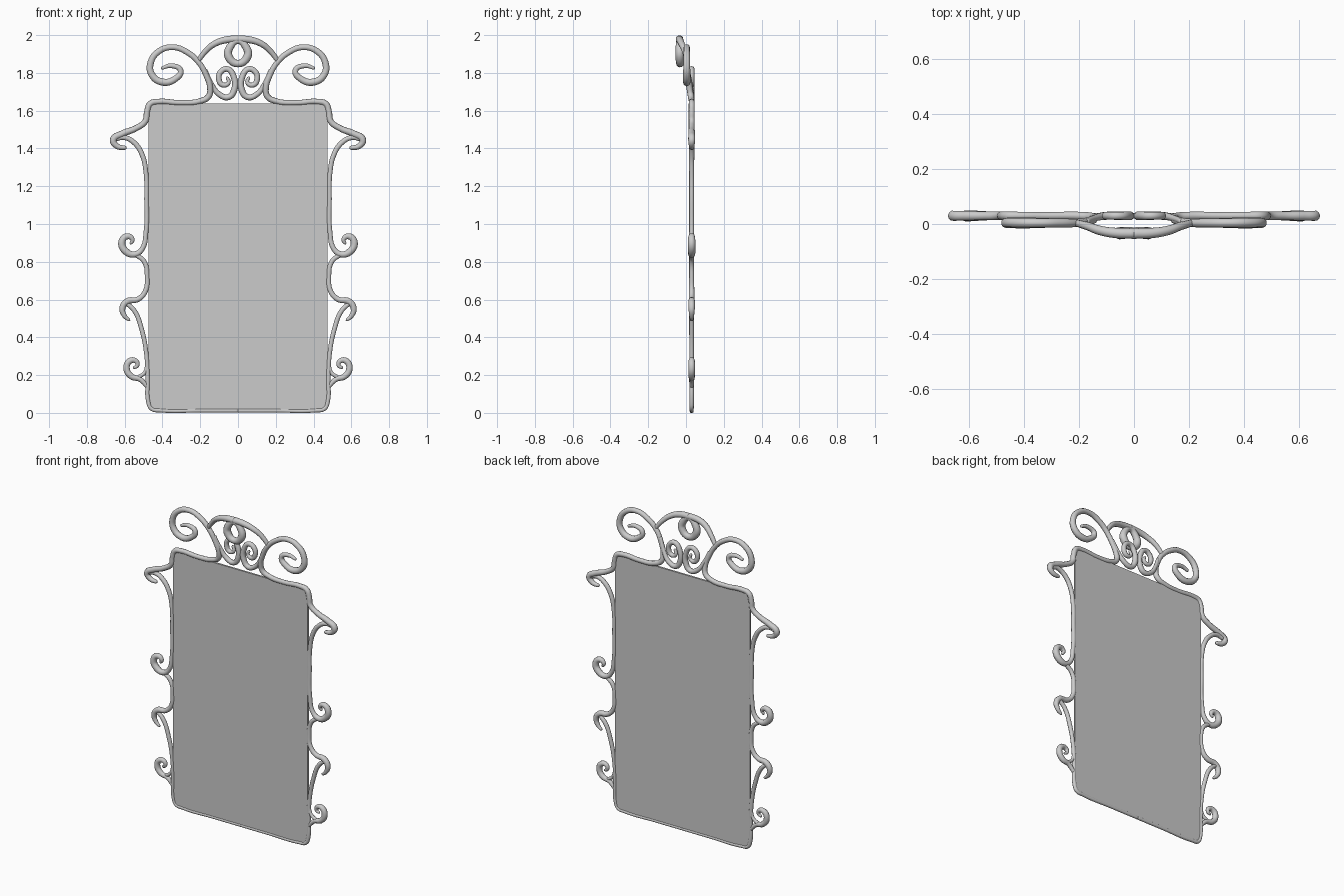
import bpy, bmesh, math
from mathutils import Vector

Y = 0.03  # depth of the frame plane


def tube(name, pts, cyclic=False):
    """Round tapering tube through points (x, z, radius[, y])."""
    p = [(Vector((q[0], q[3] if len(q) > 3 else Y, q[1])), q[2]) for q in pts]
    if not cyclic:  # rounded tips
        for end, nxt in ((0, 1), (-1, -2)):
            (a, r), (b, _) = p[end], p[nxt]
            tip = (a + (a - b).normalized() * r * 0.7, r * 0.35)
            if end == 0:
                p.insert(0, tip)
            else:
                p.append(tip)
    cu = bpy.data.curves.new(name, 'CURVE')
    cu.dimensions = '3D'
    cu.bevel_depth = 1.0
    cu.bevel_resolution = 3
    cu.resolution_u = 6
    cu.use_fill_caps = True
    sp = cu.splines.new('BEZIER')
    sp.bezier_points.add(len(p) - 1)
    sp.use_cyclic_u = cyclic
    for bp, (co, r) in zip(sp.bezier_points, p):
        bp.co = co
        bp.radius = r
        bp.handle_left_type = bp.handle_right_type = 'AUTO'
    ob = bpy.data.objects.new(name, cu)
    bpy.context.collection.objects.link(ob)
    bpy.ops.object.select_all(action='DESELECT')
    ob.select_set(True)
    bpy.context.view_layer.objects.active = ob
    bpy.ops.object.convert(target='MESH')
    bpy.ops.object.shade_smooth_by_angle(angle=math.radians(60))


def both_sides(name, pts):
    for side, s in (("right", 1), ("left", -1)):
        tube(f"{name}_{side}", [(s * q[0], *q[1:]) for q in pts])


# big crest scroll flowing down into the top rail and the upper hook
both_sides("crest_scroll_and_top_rail", [
    (.402, 1.825, .009, .004), (.354, 1.838, .013, .004), (.304, 1.812, .016, .004),
    (.333, 1.768, .018, .004), (.397, 1.751, .020, .004), (.456, 1.790, .019, .004),
    (.462, 1.855, .018, .004), (.418, 1.915, .017, .004), (.344, 1.936, .016, .004),
    (.270, 1.910, .016, .004), (.206, 1.853, .015, .004), (.168, 1.785, .015, .010),
    (.148, 1.722, .016, .018), (.156, 1.675, .016, .026), (.200, 1.651, .015),
    (.307, 1.642, .014), (.420, 1.648, .015), (.464, 1.637, .016), (.481, 1.595, .016),
    (.490, 1.545, .016), (.540, 1.507, .016), (.614, 1.477, .018), (.660, 1.445, .019),
    (.640, 1.412, .015), (.597, 1.403, .011)])

# arch over the crest, bulging to the front
both_sides("crest_arch", [
    (.212, 1.862, .012, .004), (.169, 1.918, .015, -.008), (.122, 1.955, .017, -.024),
    (.063, 1.975, .019, -.033), (0, 1.979, .020, -.034)])

# teardrop ring in the centre of the crest
tube("crest_ring", [
    (0, 1.970, .017, -.034), (.043, 1.935, .021, -.034), (.051, 1.890, .023, -.033),
    (0, 1.849, .020, -.032), (-.051, 1.890, .023, -.033), (-.043, 1.935, .021, -.034)], True)

# small inner scrolls standing on the mirror
both_sides("inner_scroll", [
    (.172, 1.815, .010, .010), (.142, 1.745, .012, .022), (.100, 1.687, .015),
    (.050, 1.672, .016), (.020, 1.710, .017), (.023, 1.780, .016), (.055, 1.820, .015),
    (.090, 1.807, .015), (.101, 1.765, .015), (.080, 1.736, .014), (.050, 1.748, .011),
    (.057, 1.776, .008)])

# upper side rail, from the hook to the middle scroll
both_sides("upper_side_rail", [
    (.645, 1.450, .012), (.603, 1.458, .014), (.550, 1.431, .014), (.508, 1.368, .014),
    (.488, 1.278, .013), (.484, 1.130, .013), (.487, .960, .013), (.508, .867, .014),
    (.548, .839, .017), (.594, .855, .020), (.615, .902, .020), (.587, .935, .017),
    (.559, .918, .013), (.567, .897, .008)])

# middle rail, from the middle scroll to the lower hook
both_sides("middle_side_rail", [
    (.540, .837, .013), (.497, .802, .013), (.481, .717, .013), (.491, .643, .014),
    (.529, .602, .015), (.587, .590, .018), (.612, .555, .017), (.600, .513, .013),
    (.576, .491, .008)])

# lower rail running round the corner into the bottom bar
both_sides("lower_side_rail", [
    (.593, .582, .012), (.550, .543, .013), (.510, .442, .013), (.485, .310, .012),
    (.478, .177, .012), (.475, .060, .012), (.458, .022, .011), (.410, .013, .011),
    (.200, .012, .010), (0, .012, .010)])

# bottom scroll and its small link to the rail
both_sides("bottom_scroll", [
    (.481, .140, .011), (.519, .178, .014), (.564, .193, .017), (.590, .234, .018),
    (.574, .274, .017), (.541, .275, .014), (.533, .251, .011), (.550, .239, .008)])
both_sides("bottom_scroll_link", [
    (.483, .270, .008), (.493, .215, .010), (.530, .187, .011)])


# flat mirror panel with rounded corners
def mirror_panel(w, z0, z1, r, y0, y1):
    bm = bmesh.new()
    outline = []
    for cx, cz, a0 in ((w - r, z1 - r, 0), (r - w, z1 - r, 90), (r - w, z0 + r, 180), (w - r, z0 + r, 270)):
        for i in range(6):
            a = math.radians(a0 + 18 * i)
            outline.append(bm.verts.new((cx + r * math.cos(a), y0, cz + r * math.sin(a))))
    face = bm.faces.new(outline)
    ext = bmesh.ops.extrude_face_region(bm, geom=[face])
    moved = [v for v in ext["geom"] if isinstance(v, bmesh.types.BMVert)]
    bmesh.ops.translate(bm, verts=moved, vec=(0, y1 - y0, 0))
    bmesh.ops.recalc_face_normals(bm, faces=bm.faces)
    me = bpy.data.meshes.new("mirror_panel")
    bm.to_mesh(me)
    bm.free()
    bpy.context.collection.objects.link(bpy.data.objects.new("mirror_panel", me))


mirror_panel(.475, .010, 1.638, .03, .024, .036)
